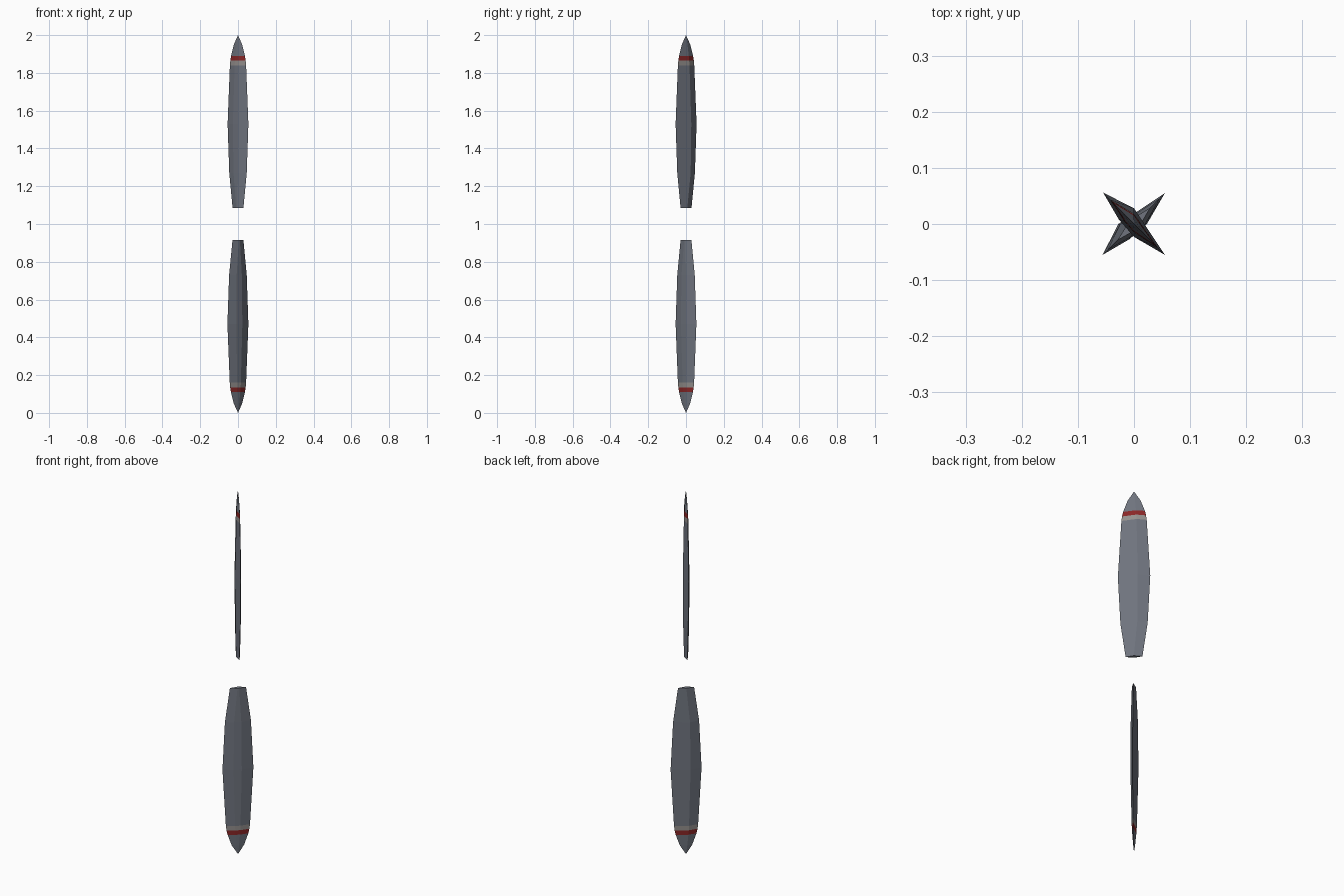
import bpy, bmesh
from mathutils import Vector, Matrix

if "Cube" in bpy.data.objects:
    bpy.data.objects.remove(bpy.data.objects["Cube"])


def material(name, rgb):
    m = bpy.data.materials.new(name)
    m.diffuse_color = (*rgb, 1)
    m.use_nodes = True
    m.node_tree.nodes["Principled BSDF"].inputs["Base Color"].default_value = m.diffuse_color
    return m


MATS = [material("blade_grey", (0.16, 0.175, 0.21)),
        material("stripe_light", (0.30, 0.28, 0.27)),
        material("stripe_red", (0.26, 0.02, 0.02))]

# Stations: height, chord factor, ridge factor, material above the station
STATIONS = [(1.085, 0.52, None, 0), (1.27, 0.84, 0.88, 0), (1.53, 1.0, 1.0, 0),
            (1.84, 0.78, 0.66, 1), (1.865, 0.74, 0.60, 2),
            (1.89, 0.67, 0.52, 0), (1.95, 0.40, 0.28, 0)]

# Cross-section at the widest point: two chord edges and the skewed ridges
EDGE_A, EDGE_B = Vector((-0.055, 0.056)), Vector((0.055, -0.055))
RIDGES = [Vector((-0.027, 0.008)), Vector((0, -0.023)), Vector((0, 0.028))]
ROOT = [Vector((-0.010, -0.004)), Vector((-0.004, -0.010)), Vector((0.007, 0.007))]


def blade(name, upper):
    bm = bmesh.new()
    rings = []
    for z, chord, ridge, _ in STATIONS:
        r = ROOT if ridge is None else [p * ridge for p in RIDGES]
        section = [EDGE_A * chord, r[0], r[1], EDGE_B * chord, r[2]]
        rings.append([bm.verts.new((p.x, p.y, z)) for p in section])
    # Root cap, skin and pointed tip
    bm.faces.new(rings[0][::-1])
    n = len(rings[0])
    for i in range(len(rings) - 1):
        for k in range(n):
            j = (k + 1) % n
            f = bm.faces.new((rings[i][k], rings[i][j], rings[i + 1][j], rings[i + 1][k]))
            f.material_index = STATIONS[i][3]
    tip = bm.verts.new((0, 0, 2.0))
    for k in range(n):
        bm.faces.new((rings[-1][k], rings[-1][(k + 1) % n], tip))
    # Lower blade: quarter turn and flipped below the hub gap
    if not upper:
        flip = Matrix.Translation((0, 0, 2)) @ Matrix.Diagonal((1, 1, -1, 1))
        bm.transform(flip @ Matrix.Rotation(1.5707963, 4, 'Z'))
    bmesh.ops.recalc_face_normals(bm, faces=bm.faces)
    mesh = bpy.data.meshes.new(name)
    bm.to_mesh(mesh)
    bm.free()
    for m in MATS:
        mesh.materials.append(m)
    bpy.context.collection.objects.link(bpy.data.objects.new(name, mesh))


blade("upper_propeller_blade", True)
blade("lower_propeller_blade", False)
